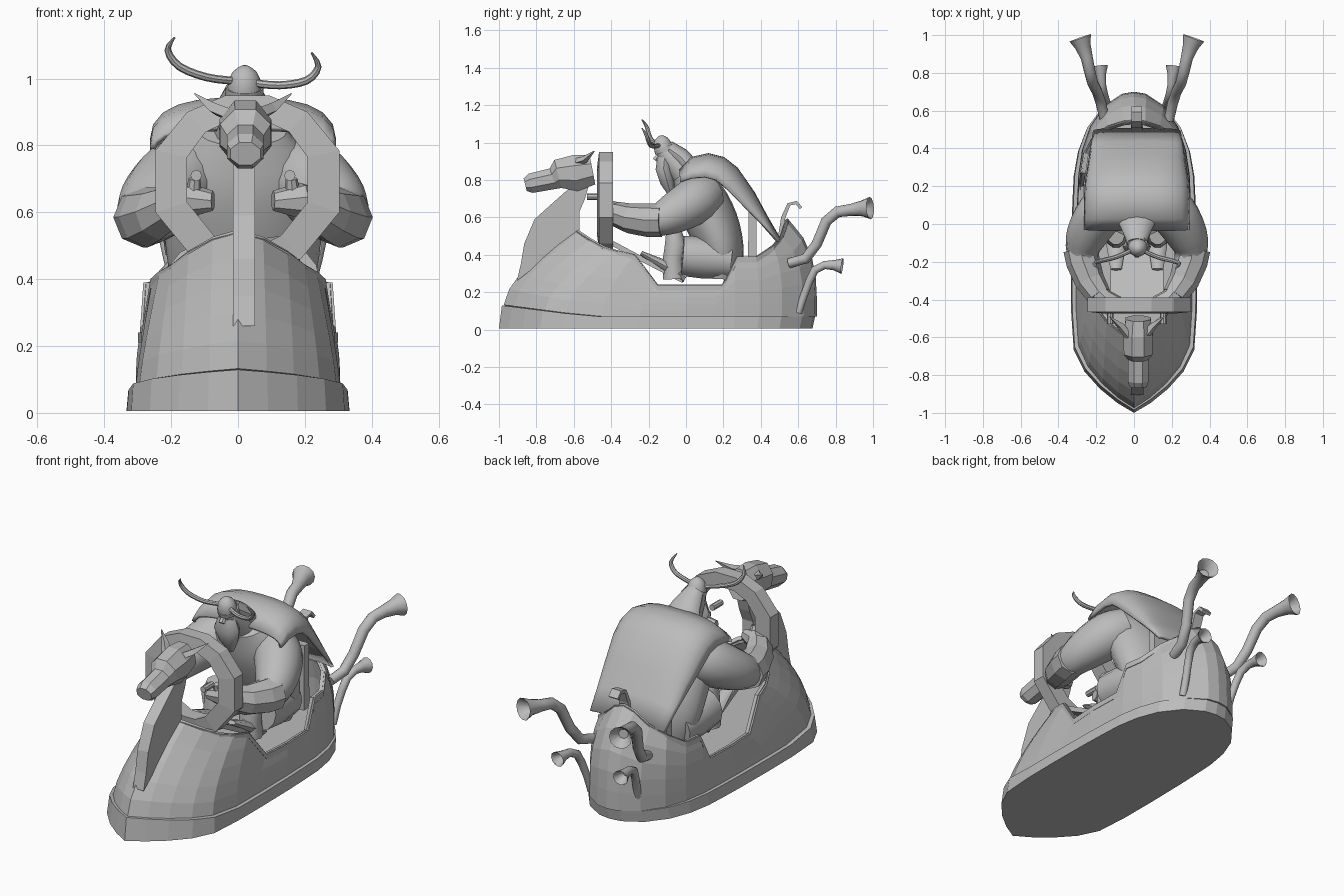
import bpy, bmesh, math
from mathutils import Vector

if "Cube" in bpy.data.objects:
    bpy.data.objects.remove(bpy.data.objects["Cube"], do_unlink=True)

grey = bpy.data.materials.new("plain grey")
grey.use_nodes = True
grey.diffuse_color = (0.5, 0.5, 0.5, 1)
grey.node_tree.nodes["Principled BSDF"].inputs["Base Color"].default_value = (0.5, 0.5, 0.5, 1)
CX = 0.015  # slight sideways offset of rider and figurehead


def make(name, verts, faces, smooth=0, thick=0):
    """Mesh object with clean normals, optional smoothing and thickness."""
    bm = bmesh.new()
    vs = [bm.verts.new(v) for v in verts]
    for f in faces:
        bm.faces.new([vs[i] for i in f])
    bmesh.ops.recalc_face_normals(bm, faces=bm.faces)
    me = bpy.data.meshes.new(name)
    bm.to_mesh(me)
    bm.free()
    ob = bpy.data.objects.new(name, me)
    bpy.context.collection.objects.link(ob)
    me.materials.append(grey)
    if thick:
        mod = ob.modifiers.new("thickness", "SOLIDIFY")
        mod.thickness, mod.offset = thick, 0
    if smooth:
        bpy.ops.object.select_all(action="DESELECT")
        ob.select_set(True)
        bpy.context.view_layer.objects.active = ob
        bpy.ops.object.shade_smooth_by_angle(angle=math.radians(smooth))
    return ob


def bridge(rings, n, closed=True):
    """Quads joining consecutive rings of n vertices."""
    return [(r * n + i, r * n + (i + 1) % n, (r + 1) * n + (i + 1) % n, (r + 1) * n + i)
            for r in range(rings - 1) for i in range(n if closed else n - 1)]


def sweep(name, path, radii, sides=12, ref=(1, 0, 0), smooth=40, fine=1, phase=0):
    """Tube along a path; each radius is a number or a (side, depth) pair."""
    pts = [Vector(p) for p in path]
    rad = [Vector(r) if isinstance(r, tuple) else Vector((r, r)) for r in radii]
    if fine > 1:  # Catmull-Rom refinement
        def refine(a):
            out = []
            for i in range(len(a) - 1):
                p0, p1, p2, p3 = a[max(i - 1, 0)], a[i], a[i + 1], a[min(i + 2, len(a) - 1)]
                for k in range(fine):
                    t = k / fine
                    out.append(0.5 * (2 * p1 + (p2 - p0) * t + (2 * p0 - 5 * p1 + 4 * p2 - p3) * t**2
                                      + (3 * p1 - p0 - 3 * p2 + p3) * t**3))
            return out + [a[-1]]
        pts, rad = refine(pts), refine(rad)
    verts = []
    last = None
    for i, (p, r) in enumerate(zip(pts, rad)):
        tan = (pts[min(i + 1, len(pts) - 1)] - pts[max(i - 1, 0)]).normalized()
        if last and tan.dot(last) < 0:  # path turns back inside a hollow end
            tan = -tan
        last = tan
        side = Vector(ref)
        side = (side - tan * side.dot(tan)).normalized()
        up = tan.cross(side)
        for k in range(sides):
            a = 2 * math.pi * k / sides + phase
            verts.append(p + side * r.x * math.cos(a) + up * r.y * math.sin(a))
    n = len(pts)
    caps = [tuple(range(sides)), tuple(range((n - 1) * sides, n * sides))]
    return make(name, verts, bridge(n, sides) + caps, smooth)


def pair(name, path, radii, **kw):
    for tag, s in (("left", 1), ("right", -1)):
        sweep(f"{tag}_{name}", [(CX + s * x, y, z) for x, y, z in path], radii, **kw)


def plate(name, outline, half, cx=CX):
    """Flat side profile (y, z) given thickness along x."""
    n = len(outline)
    verts = [(cx + s * half, y, z) for s in (-1, 1) for y, z in outline]
    make(name, verts, bridge(2, n) + [tuple(range(n)), tuple(range(n, 2 * n))])


# Hull: columns from nose to stern, as base x, base y, rim x, rim y, rim z
half = [(0, -.965, 0, -.59, .54), (.08, -.91, .07, -.56, .52), (.16, -.84, .14, -.5, .48),
        (.235, -.75, .19, -.43, .44), (.285, -.64, .225, -.36, .42), (.297, -.45, .245, -.27, .40),
        (.298, -.25, .27, -.15, .24), (.295, 0, .28, .02, .24), (.29, .15, .275, .2, .24),
        (.285, .26, .265, .27, .39), (.265, .39, .25, .37, .39), (.225, .51, .2, .46, .45),
        (.15, .62, .13, .505, .5), (.06, .68, .055, .53, .57), (0, .69, 0, .535, .59)]
cols = half + [(-a, b, -c, d, e) for a, b, c, d, e in half[-2:0:-1]]
N = len(cols)


def band_top(y):
    return .07 + .06 * max(0, (-y - .5) / .47)


def shell(t, grow=0):
    ring = []
    for bx, by, rx, ry, rz in cols:
        px, py = (1.2, 1.6) if by < -.2 else (3.5, 3.5)
        z0 = band_top(by)
        ring.append(((bx + (rx - bx) * t**px) * (1 + grow), by + (ry - by) * t**py + grow * by * .3,
                     z0 + (rz - z0) * t))
    return ring


steps = [0, .2, .4, .6, .8, 1]
make("hull", [v for t in steps for v in shell(t)], bridge(len(steps), N), thick=.02)
trim = shell(1, .035)
make("cockpit_trim", [(x, y, z - .03) for x, y, z in trim] + trim, bridge(2, N), thick=.018)

# Base band with a ledge, and floor boards
low = [(c[0] * 1.12, max(c[1] * (1.04 if c[1] < 0 else .98), -1), .005) for c in cols]
top = [(c[0] * 1.1, c[1] * (1.02 if c[1] < 0 else 1), band_top(c[1])) for c in cols]
inner = [(c[0] * .97, c[1] * .97, band_top(c[1])) for c in cols]
make("base_band", low + top + inner, bridge(3, N) + [tuple(range(N))])
make("cockpit_floor", [(c[0] * .88, c[1] * .88, .2) for c in cols], [tuple(range(N))], thick=.01)
plate("sloping_footboard", [(-.4, .48), (-.25, .4), (-.02, .27), (-.02, .25), (-.25, .37), (-.4, .45)], .14)

# Figurehead neck, head and ears
plate("figurehead_neck", [(-.905, .26), (-.883, .35), (-.865, .46), (-.81, .59), (-.71, .68), (-.62, .76),
                          (-.52, .77), (-.54, .70), (-.57, .63), (-.57, .50), (-.75, .38)], .033, CX + .003)
head = [(-.86, .045, .74, .81), (-.83, .055, .73, .835), (-.71, .055, .75, .865), (-.685, .076, .755, .91),
        (-.59, .078, .74, .935), (-.50, .066, .775, .935)]
sweep("figurehead_head", [(CX + .007, y, (a + b) / 2) for y, w, a, b in head],
      [(w * 1.08, (b - a) / 2 * 1.08) for y, w, a, b in head], sides=8, smooth=0, phase=math.pi / 8)
pair("figurehead_ear", [(.04, -.6, .89), (.085, -.54, .91), (.145, -.49, .955)],
     [.022, .02, .002], sides=4, smooth=0)

# Ring-shaped windshield frame
outer = [(.065, .95), (.18, .9), (.275, .785), (.275, .6), (.16, .46), (.06, .43)]
hole = [(.05, .875), (.125, .84), (.18, .765), (.18, .63), (.1, .53), (.04, .5)]


def loop(pts, y):
    return [(.028 + x, y, z) for x, z in pts] + [(.028 - x, y, z) for x, z in reversed(pts)]


rings = [loop(outer, -.39), loop(outer, -.465), loop(hole, -.475), loop(hole, -.39)]
n = 2 * len(outer)
faces = [tuple(i % (4 * n) for i in f) for f in bridge(5, n)]
make("windshield_frame", sum(rings, []), faces)

# Handle grips and hands
pair("handle_grip", [(.14, -.53, .71), (.14, -.45, .71)], [.017, .017], sides=8)
pair("thumb", [(.15, -.4, .63), (.145, -.42, .7)], [.027, .018], sides=8)

# Rider torso, arms and gauntlets
sweep("rider_torso", [(CX, .19, .27), (CX, .19, .42), (CX, .14, .57), (CX, .07, .72), (CX, .0, .84)],
      [(.17, .1), (.22, .12), (.235, .14), (.225, .13), (.13, .08)], sides=20, fine=3)
pair("arm", [(.13, .11, .73), (.2, .05, .69), (.265, -.06, .625), (.285, -.16, .585),
             (.25, -.28, .59), (.2, -.38, .61)], [.11, .125, .11, .085, .07, .05], sides=16, fine=3)
pair("gauntlet", [(.3, -.13, .585), (.285, -.2, .585), (.25, -.3, .595), (.2, -.38, .62)],
     [.09, .09, .08, .066], sides=8, smooth=0)
pair("hand", [(.22, -.35, .62), (.17, -.4, .635), (.09, -.415, .635)], [.055, .055, .03], sides=8)

# Cape: middle and edge profiles blended across the back
mid = [(-.03, .85), (.03, .915), (.12, .935), (.2, .915), (.27, .86), (.36, .73), (.43, .6), (.5, .48)]
edge = [(-.03, .79), (.03, .81), (.1, .815), (.16, .8), (.22, .75), (.32, .65), (.41, .56), (.49, .47)]
cape = []
for (my, mz), (ey, ez) in zip(mid, edge):
    for k in range(13):
        u = k / 6 - 1
        f = abs(u)**2.5
        w = .27 - .045 * max(0, (my - .25) / .25)
        cape.append((CX + w * math.sin(u * math.pi / 2), my + (ey - my) * f, mz + (ez - mz) * f))
make("cape", cape, bridge(len(mid), 13, closed=False), smooth=50, thick=.018)

# Legs and feet
pair("thigh", [(.11, .24, .37), (.115, .1, .385), (.12, -.02, .395)], [.1, .115, .11], sides=14)
pair("knee", [(.11, -.065, .52), (.11, -.055, .46), (.11, -.07, .38), (.11, -.065, .27)],
     [.045, .06, .056, .062], sides=10)
pair("foot", [(.11, 0, .28), (.11, -.12, .345), (.11, -.24, .41)], [(.055, .03), (.05, .03), (.03, .012)], sides=8)

# Head, hair, beard and helmet
sweep("rider_head", [(CX, .02, .82), (CX, -.04, .88), (CX, -.09, .93), (CX, -.125, .975)],
      [.09, .075, .06, .045], sides=14, fine=2)
sweep("hair", [(CX, .03, .86), (CX, -.03, .925), (CX, -.1, .975)], [(.11, .05), (.08, .05), (.05, .04)], sides=12)
sweep("beard", [(CX, -.115, .92), (CX, -.12, .86), (CX, -.1, .79), (CX, -.08, .72)],
      [(.05, .04), (.075, .045), (.055, .04), (.015, .015)], sides=10)
sweep("nose", [(CX, -.14, .94), (CX, -.165, .905)], [.012, .018], sides=6)
sweep("helmet", [(CX + .005, -.115, .95), (CX + .005, -.125, .985), (CX + .005, -.132, 1.02), (CX + .005, -.136, 1.038)],
      [.052, .05, .036, .01], sides=14, fine=2)
sweep("helmet_rim", [(CX + .005, -.11, .955), (CX + .005, -.118, .975)], [.057, .057], sides=14)
horn = [(.03, -.14, .99), (.11, -.175, .992), (.19, -.195, 1.015), (.225, -.21, 1.06), (.205, -.235, 1.1)]
for tag, s in (("left", 1), ("right", -1)):
    sweep(tag + "_horn", [(CX + s * x, y, z - .11 * s * x) for x, y, z in horn],
          [.012, .012, .012, .01, .003], sides=8, ref=(0, 1, 0), fine=3)

# Seat back and stern hook
plate("seat_back", [(.33, .27), (.38, .27), (.375, .63), (.335, .63)], .16)
sweep("stern_hook", [(CX, .5, .46), (CX, .52, .6), (CX, .55, .67), (CX, .59, .68), (CX, .615, .65)],
      [(.045, .02), (.04, .016), (.04, .013), (.04, .013), (.04, .012)], sides=4, smooth=0, phase=math.pi / 4)

# Exhaust pipes with hollow flared ends
pair("upper_exhaust", [(.17, .55, .355), (.19, .64, .38), (.21, .70, .46), (.235, .75, .58), (.25, .81, .63),
                       (.265, .88, .64), (.285, .94, .648), (.3, .985, .65), (.299, .98, .65), (.28, .93, .646)],
     [.026, .028, .028, .029, .03, .032, .042, .06, .053, .025], sides=12)
pair("lower_exhaust", [(.15, .6, .09), (.155, .63, .18), (.165, .66, .26), (.175, .69, .32), (.185, .74, .345),
                       (.19, .79, .345), (.195, .835, .34), (.195, .83, .34), (.19, .78, .344)],
     [.02, .02, .021, .022, .022, .027, .042, .036, .015], sides=12)
